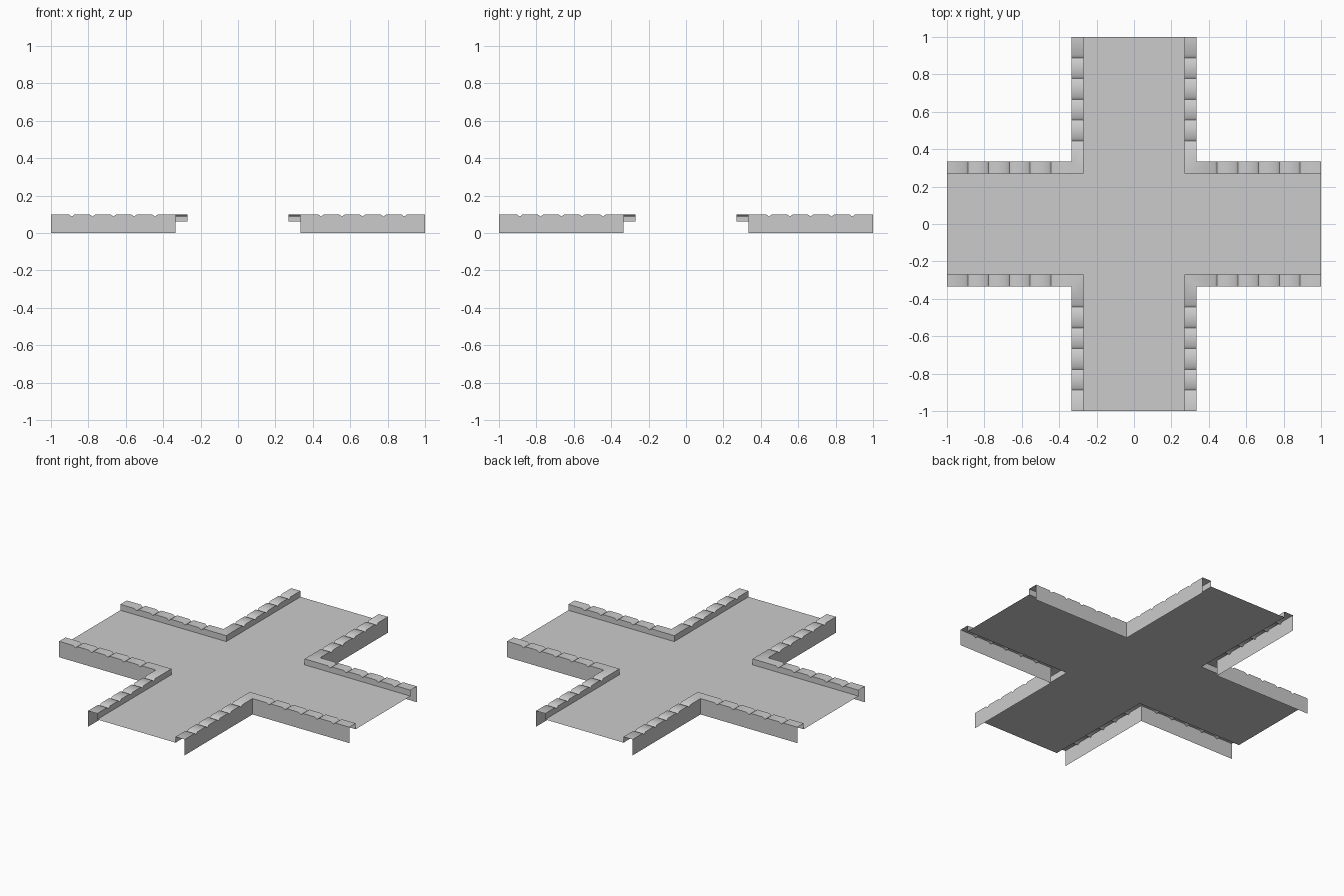
import bpy, bmesh, math

if "Cube" in bpy.data.objects:
    bpy.data.objects.remove(bpy.data.objects["Cube"])

OUT, INN = 0.333, 0.27            # outer and inner kerb lines
TOP, ROAD, DIP = 0.099, 0.062, 0.088
PITCH = (1 - OUT) / 6             # stone length
GAP = 0.015                       # half width of the V joint


def make_object(name, bm):
    mesh = bpy.data.meshes.new(name)
    bm.to_mesh(mesh)
    bm.free()
    obj = bpy.data.objects.new(name, mesh)
    bpy.context.collection.objects.link(obj)
    return obj


# Road: thin cross-shaped sheet
bm = bmesh.new()
a = INN
outline = [(1, -a), (1, a), (a, a), (a, 1), (-a, 1), (-a, a),
           (-1, a), (-1, -a), (-a, -a), (-a, -1), (a, -1), (a, -a)]
bm.faces.new([bm.verts.new((x, y, ROAD)) for x, y in outline])
make_object("road_surface", bm)

# Kerb: open channel section swept around one corner, with V joints between stones
steps = [(1, TOP)]
for i in range(1, 6):
    d = 1 - i * PITCH
    steps += [(d + GAP, TOP), (d, DIP), (d - GAP, TOP)]


def section(outer, inner, z):
    return [(*outer, 0), (*outer, z), (*inner, z), (*inner, ROAD)]


columns = [section((d, OUT), (d, INN), z) for d, z in steps]
columns.append(section((OUT, OUT), (INN, INN), TOP))
columns += [section((OUT, d), (INN, d), z) for d, z in reversed(steps)]

bm = bmesh.new()
cols = [[bm.verts.new(p) for p in c] for c in columns]
for c0, c1 in zip(cols, cols[1:]):
    for k in range(3):
        bm.faces.new((c0[k], c1[k], c1[k + 1], c0[k + 1]))
kerb = make_object("stone_kerb", bm)

# Smooth stone tops, sharp joints and walls
bpy.context.view_layer.objects.active = kerb
kerb.select_set(True)
bpy.ops.object.shade_smooth_by_angle(angle=math.radians(50))

# Repeat in all four corners
mirror = kerb.modifiers.new("four_corners", 'MIRROR')
mirror.use_axis = (True, True, False)
mirror.use_mirror_merge = False
